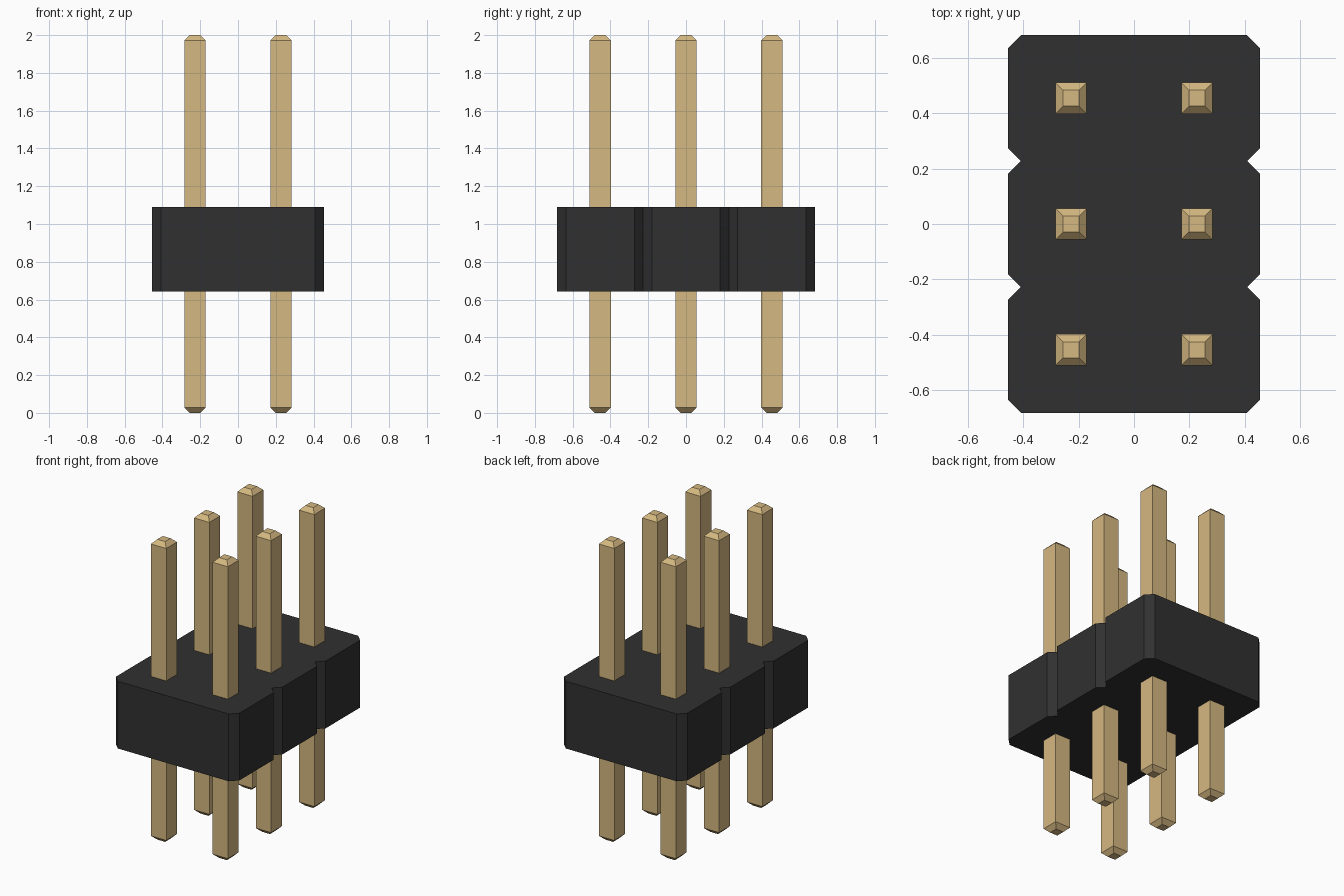
import bpy, bmesh

if "Cube" in bpy.data.objects:
    bpy.data.objects.remove(bpy.data.objects["Cube"], do_unlink=True)

PITCH = 0.4545           # spacing between pins
HALF = PITCH / 2
CUT = 0.046              # size of corner chamfers and side notches


def make_material(name, rgb):
    mat = bpy.data.materials.new(name)
    mat.use_nodes = True
    mat.diffuse_color = (*rgb, 1)
    mat.node_tree.nodes["Principled BSDF"].inputs["Base Color"].default_value = (*rgb, 1)
    return mat


def loft(name, rings, mat):
    """Closed solid through a stack of matching rings of points."""
    bm = bmesh.new()
    loops = [[bm.verts.new(p) for p in ring] for ring in rings]
    for a, b in zip(loops, loops[1:]):
        for i in range(len(a)):
            j = (i + 1) % len(a)
            bm.faces.new((a[i], a[j], b[j], b[i]))
    bm.faces.new(loops[0][::-1])
    bm.faces.new(loops[-1])
    bmesh.ops.recalc_face_normals(bm, faces=bm.faces[:])
    mesh = bpy.data.meshes.new(name)
    bm.to_mesh(mesh)
    bm.free()
    mesh.materials.append(mat)
    obj = bpy.data.objects.new(name, mesh)
    bpy.context.collection.objects.link(obj)
    return obj


black = make_material("black plastic", (0.030, 0.030, 0.030))
gold = make_material("gold metal", (0.665, 0.479, 0.219))

# Housing outline: one chamfered cell per row, cells meeting at side notches
right_side = []
for row in (-1, 0, 1):
    y = row * PITCH
    right_side += [(PITCH - CUT, y - HALF), (PITCH, y - HALF + CUT),
                   (PITCH, y + HALF - CUT)]
right_side.append((PITCH - CUT, 3 * HALF))
outline = right_side + [(-x, -y) for x, y in right_side]
loft("housing", [[(x, y, z) for x, y in outline] for z in (0.642, 1.09)], black)

# Square pins with tapered tips at both ends
PIN, TIP, TAPER = 0.0565, 0.0285, 0.028
corners = ((-1, -1), (1, -1), (1, 1), (-1, 1))
sections = ((TIP, 0), (PIN, TAPER), (PIN, 2 - TAPER), (TIP, 2))
pin_rings = [[(sx * r, sy * r, z) for sx, sy in corners] for r, z in sections]
for col, side in ((-1, "right"), (1, "left")):
    for row, place in ((-1, "front"), (0, "middle"), (1, "back")):
        pin = loft(f"pin_{place}_{side}", pin_rings, gold)
        pin.location = (col * HALF, row * PITCH, 0)
